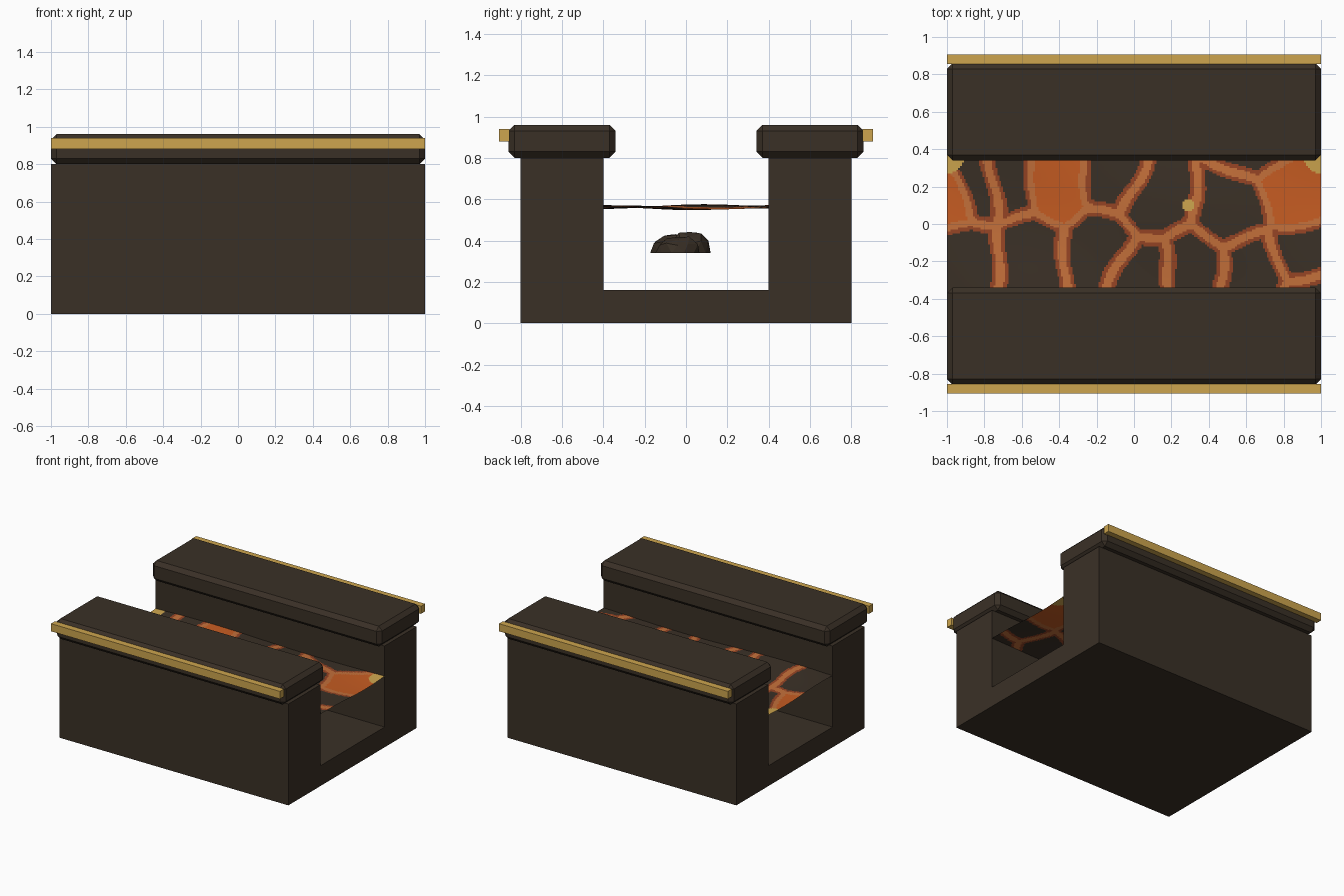
import bpy, bmesh, math, random
from mathutils import Vector

if "Cube" in bpy.data.objects:
    bpy.data.objects.remove(bpy.data.objects["Cube"])

random.seed(4)


def material(name, rgb):
    m = bpy.data.materials.new(name)
    lin = [((c / 255 + 0.055) / 1.055) ** 2.4 for c in rgb]
    m.diffuse_color = (*lin, 1)
    m.use_nodes = True
    m.node_tree.nodes["Principled BSDF"].inputs["Base Color"].default_value = m.diffuse_color
    return m


STONE = material("dark stone", (58, 48, 38))
GOLD = material("gold trim", (205, 165, 78))
CRUST = material("lava crust", (58, 48, 38))
RUST = material("cooling lava", (150, 68, 36))
CRACK = material("lava crack", (196, 112, 58))
LAVA = material("open lava", (198, 92, 34))
HOT = material("hot lava", (205, 165, 78))


def add_object(name, bm, *mats):
    me = bpy.data.meshes.new(name)
    bmesh.ops.recalc_face_normals(bm, faces=bm.faces)
    bm.to_mesh(me)
    bm.free()
    ob = bpy.data.objects.new(name, me)
    for m in mats:
        me.materials.append(m)
    bpy.context.collection.objects.link(ob)
    return ob


def box(name, lo, hi, mat, bevel=0):
    bm = bmesh.new()
    bmesh.ops.create_cube(bm, size=1)
    for v in bm.verts:
        v.co = [(a + b) / 2 + c * (b - a) for a, b, c in zip(lo, hi, v.co)]
    if bevel:
        bmesh.ops.bevel(bm, geom=bm.edges[:], offset=bevel, segments=1, affect='EDGES')
    return add_object(name, bm, mat)


# U-shaped channel, extruded along x
profile = [(-.8, 0), (.8, 0), (.8, .8), (.4, .8), (.4, .16), (-.4, .16), (-.4, .8), (-.8, .8)]
bm = bmesh.new()
face = bm.faces.new([bm.verts.new((-1, y, z)) for y, z in profile])
ext = bmesh.ops.extrude_face_region(bm, geom=[face])
bmesh.ops.translate(bm, vec=(2, 0, 0), verts=[e for e in ext["geom"] if isinstance(e, bmesh.types.BMVert)])
add_object("channel", bm, STONE)

# Chamfered coping and gold strip on both walls
for side, s in (("front", -1), ("back", 1)):
    y0, y1 = sorted((s * .34, s * .86))
    box(side + "_coping", (-1, y0, .8), (1, y1, .96), STONE, .03)
    y0, y1 = sorted((s * .855, s * .905))
    box(side + "_gold_strip", (-1, y0, .88), (1, y1, .94), GOLD)

# Lava sheet: crust plates are cells around seed points, cracks run between them
plates = [(-.84, .19), (-.66, .22), (-.13, .26), (.13, .13), (.52, .10), (.66, .42),
          (-.90, -.15), (-.55, -.15), (-.20, -.13), (.06, -.27), (.30, -.24), (.64, -.27), (.92, -.17), (.95, -.40)]
pools = [(-.42, .22), (-1.0, .12), (.87, .18)]
seeds = [Vector(p) for p in plates + pools]
hot_spots = [((-1, .36), .09), ((1, .36), .09), ((.29, .10), .03)]


def lava_index(x, y):
    if any(math.hypot(x - p[0], y - p[1]) < r for p, r in hot_spots):
        return 4
    p = Vector((x + .012 * math.sin(17 * y + 5 * x), y + .012 * math.sin(15 * x + 1)))
    near = min(range(len(seeds)), key=lambda i: (p - seeds[i]).length)
    a = seeds[near]
    edge = min(((p - b).length_squared - (p - a).length_squared) / (2 * (b - a).length)
               for b in seeds if b is not a)
    if near >= len(plates):
        return 3 if edge > .015 else 2
    return 0 if edge > .043 else 1 if edge > .022 else 2


bm = bmesh.new()
bmesh.ops.create_grid(bm, x_segments=200, y_segments=80, size=1)
for v in bm.verts:
    v.co.y *= .4
    x, y = v.co.x, v.co.y
    v.co.z = .562 + .008 * math.sin(4 * x + 1) * math.cos(5 * y) + .007 * math.sin(7 * y + 3 * x)
for f in bm.faces:
    c = f.calc_center_median()
    f.material_index = lava_index(c.x, c.y)
add_object("lava_sheet", bm, CRUST, RUST, CRACK, LAVA, HOT)

# Flat-bottomed faceted rocks under the lava
for i, (x, y, r, h) in enumerate([(-.45, -.05, .12, .10), (.05, .02, .105, .11), (.5, -.04, .11, .09)]):
    bm = bmesh.new()
    bmesh.ops.create_icosphere(bm, subdivisions=2, radius=1)
    for v in bm.verts:
        k = random.uniform(.85, 1.05)
        v.co = (x + v.co.x * r * k, y + v.co.y * r * k, .34 + max(0, v.co.z) * h * k)
    bmesh.ops.remove_doubles(bm, verts=bm.verts[:], dist=.002)
    add_object(f"rock_{i + 1}", bm, STONE)
